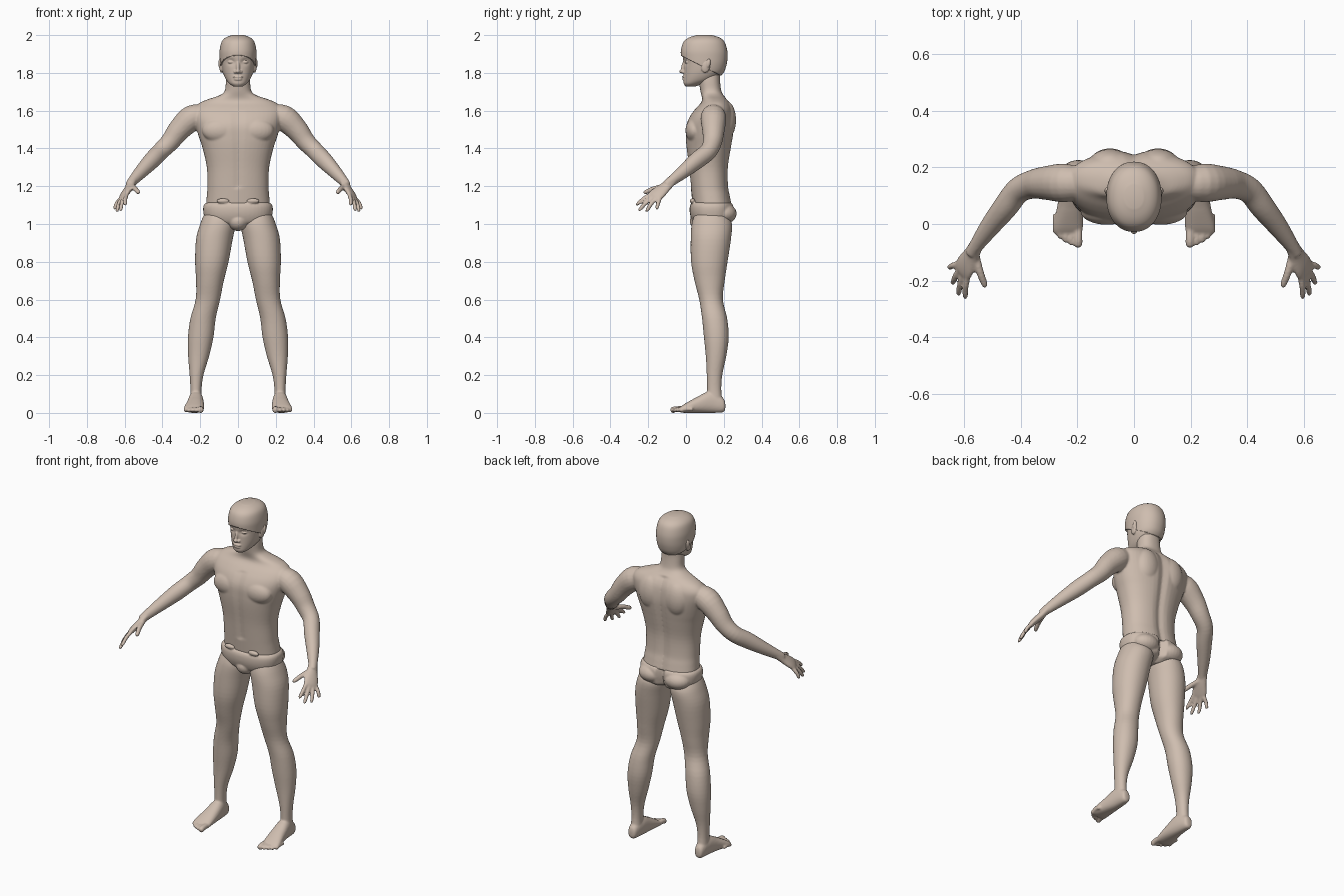
import bpy, bmesh, math
from mathutils import Vector, Matrix

skin = bpy.data.materials.new("warm_beige")
skin.diffuse_color = (0.62, 0.51, 0.43, 1)


def smooth_rows(rows, n=4):
    """Catmull-Rom interpolation between rows of numbers."""
    out = []
    for i in range(len(rows) - 1):
        a, b, c, d = (rows[max(0, i - 1)], rows[i], rows[i + 1], rows[min(len(rows) - 1, i + 2)])
        for k in range(n):
            t = k / n
            out.append([0.5 * (2*q + (r - p)*t + (2*p - 5*q + 4*r - s)*t*t + (3*q - p - 3*r + s)*t**3)
                        for p, q, r, s in zip(a, b, c, d)])
    return out + [list(rows[-1])]


def skin_rings(bm, rings):
    loops = [[bm.verts.new(p) for p in ring] for ring in rings]
    n = len(loops[0])
    for a, b in zip(loops, loops[1:]):
        for i in range(n):
            bm.faces.new((a[i], a[(i + 1) % n], b[(i + 1) % n], b[i]))
    bm.faces.new(loops[0])
    bm.faces.new(loops[-1])


def sections(bm, rows, axis='z', power=2.0, sx=1, n=48, shape=None):
    """Loft of flat sections (t, u0, u1, v0, v1) along z or y."""
    rings = []
    for t, u0, u1, v0, v1 in smooth_rows(rows):
        ring = []
        for i in range(n):
            a = 2 * math.pi * i / n
            c, s = math.cos(a), math.sin(a)
            u = (u0 + u1)/2 + (u1 - u0)/2 * math.copysign(abs(c)**(2/power), c)
            v = (v0 + v1)/2 + (v1 - v0)/2 * math.copysign(abs(s)**(2/power), s)
            p = Vector((sx*u, v, t) if axis == 'z' else (sx*u, t, v))
            ring.append(shape(p) if shape else p)
        rings.append(ring)
    skin_rings(bm, rings)


def tube(bm, rows, sx=1, side=(0, 0, 1), n=20):
    """Limb along points (x, y, z, width radius, thickness radius)."""
    rows = smooth_rows(rows)
    rings = []
    for i, (x, y, z, a, b) in enumerate(rows):
        d = Vector(rows[min(i + 1, len(rows) - 1)][:3]) - Vector(rows[max(i - 1, 0)][:3])
        d.normalize()
        w = Vector(side)
        w = (w - d * w.dot(d)).normalized()
        h = d.cross(w)
        ring = []
        for k in range(n):
            q = 2 * math.pi * k / n
            p = Vector((x, y, z)) + w*a*math.cos(q) + h*b*math.sin(q)
            ring.append((sx*p.x, p.y, p.z))
        rings.append(ring)
    skin_rings(bm, rings)


def blob(bm, c, r, sx=1, tilt=0):
    m = (Matrix.Translation((sx*c[0], c[1], c[2])) @ Matrix.Rotation(tilt, 4, 'X')
         @ Matrix.Diagonal((*r, 1)))
    bmesh.ops.create_uvsphere(bm, u_segments=24, v_segments=16, radius=1, matrix=m)


def finish(name, bm, voxel=0, relax=5):
    bmesh.ops.recalc_face_normals(bm, faces=bm.faces)
    for f in bm.faces:
        f.smooth = True
    me = bpy.data.meshes.new(name)
    bm.to_mesh(me)
    bm.free()
    me.materials.append(skin)
    ob = bpy.data.objects.new(name, me)
    bpy.context.collection.objects.link(ob)
    if voxel:
        r = ob.modifiers.new("fuse", 'REMESH')
        r.mode, r.voxel_size, r.use_smooth_shade = 'VOXEL', voxel, True
        s = ob.modifiers.new("relax", 'SMOOTH')
        s.factor, s.iterations = 0.5, relax
    return ob


def finger(bm, a, b, r, s):
    a, b = Vector(a), Vector(b)
    mid = a.lerp(b, 0.5) + Vector((0.003, 0, 0.005))
    tube(bm, [(*a, r, r), (*mid, r, r), (*a.lerp(b, 0.9), r*0.85, r*0.85), (*b, r*0.4, r*0.4)], s, n=12)


# Torso with neck, arms and hands
def back_groove(p):
    if p.y > 0.15 and p.z < 1.66:
        p.y -= 0.014 * math.exp(-(p.x / 0.025)**2)
    elif p.y < 0.1 and 1.2 < p.z < 1.6:
        p.y += 0.006 * math.exp(-(p.x / 0.02)**2)
    return p


bm = bmesh.new()
torso = [(1.10, .17, .035, .245), (1.15, .165, .03, .235), (1.2, .162, .025, .226), (1.3, .165, .015, .225),
         (1.4, .187, .002, .24), (1.46, .207, -.002, .25), (1.52, .225, 0, .258), (1.57, .238, .02, .257),
         (1.61, .235, .05, .25), (1.64, .205, .078, .235), (1.66, .16, .085, .218), (1.68, .1, .082, .2),
         (1.705, .07, .076, .187), (1.76, .064, .068, .18), (1.8, .06, .068, .18)]
sections(bm, [(z, -w, w, f, b) for z, w, f, b in torso], power=2.3, shape=back_groove)
arm = [(.15, .14, 1.585, .045, .045), (.24, .145, 1.563, .068, .068), (.31, .145, 1.50, .06, .06),
       (.36, .14, 1.435, .051, .051), (.41, .118, 1.385, .047, .046), (.455, .06, 1.338, .046, .044),
       (.51, -.01, 1.28, .037, .036), (.56, -.08, 1.225, .027, .025), (.575, -.105, 1.205, .025, .022)]
palm = [(.555, -.07, 1.232, .026, .02), (.575, -.11, 1.195, .033, .02), (.595, -.145, 1.165, .043, .018),
        (.605, -.168, 1.147, .042, .014), (.609, -.178, 1.138, .03, .008)]
fingers = [((.587, -.178, 1.162), (.598, -.265, 1.10)), ((.6, -.168, 1.15), (.622, -.252, 1.07)),
           ((.612, -.155, 1.14), (.643, -.212, 1.065)), ((.622, -.14, 1.132), (.656, -.155, 1.078))]
for s in (1, -1):
    tube(bm, arm, s)
    tube(bm, palm, s, side=(.58, .665, -.464))
    for a, b in fingers:
        finger(bm, a, b, 0.0115, s)
    finger(bm, (.56, -.11, 1.20), (.525, -.225, 1.165), 0.014, s)
    blob(bm, (.095, .045, 1.495), (.095, .048, .065), s)      # chest muscle
    blob(bm, (.085, .215, 1.55), (.075, .05, .1), s)          # shoulder blade
finish("torso_and_arms", bm, 0.0055, 7)

# Hips
bm = bmesh.new()
hips = [(.985, .09, .07, .2), (1.005, .15, .04, .24), (1.03, .175, .027, .25), (1.06, .183, .02, .255),
        (1.09, .184, .02, .254), (1.108, .176, .027, .247), (1.115, .16, .04, .235)]
sections(bm, [(z, -w, w, f, b) for z, w, f, b in hips], power=2.4,
         shape=lambda p: Vector((p.x, p.y - (.035 * math.exp(-(p.x/.02)**2) if p.y > .15 else 0), p.z)))
blob(bm, (0, .08, 1.015), (.055, .06, .052))
for s in (1, -1):
    blob(bm, (.085, .2, 1.055), (.08, .068, .055), s)         # buttock
    blob(bm, (.08, .035, 1.122), (.035, .015, .014), s)       # waist fold
finish("hips", bm, 0.005, 4)

# Legs and feet
bm = bmesh.new()
leg = [(1.05, .02, .18, .045, .22), (1.0, .012, .20, .03, .243), (.92, .028, .222, .025, .238),
       (.8, .05, .227, .027, .22), (.7, .075, .222, .045, .205), (.6, .095, .224, .07, .195),
       (.5, .118, .252, .085, .218), (.4, .13, .265, .095, .226), (.3, .153, .264, .105, .213),
       (.2, .183, .256, .11, .192), (.12, .193, .252, .112, .187), (.05, .19, .255, .11, .195)]
foot = [(.208, .212, .238, .02, .05), (.195, .197, .25, .003, .08), (.13, .185, .26, 0, .115),
        (.06, .18, .272, 0, .085), (0, .18, .285, 0, .052), (-.025, .183, .286, .002, .036),
        (-.036, .19, .28, .006, .026)]
toes = [(.198, -.082, .016), (.222, -.076, .0105), (.242, -.066, .0105), (.261, -.052, .0105), (.278, -.034, .01)]
for s in (1, -1):
    sections(bm, leg, sx=s, power=2.1)
    sections(bm, foot, axis='y', sx=s, power=2.3)
    for x, y, r in toes:
        tube(bm, [(x, y + .07, .02, r, r), (x, y + .03, .02, r, r),
                  (x, y + .008, .014, r, r), (x, y, .012, r*.5, r*.5)], s, n=12)
finish("legs_and_feet", bm, 0.0055, 4)

# Head with face
skull = [(1.727, .022, .0, .045), (1.742, .045, -.012, .09), (1.765, .064, -.013, .15), (1.80, .079, -.012, .19),
         (1.84, .087, -.012, .206), (1.88, .09, -.017, .212), (1.92, .09, -.018, .21),
         (1.955, .08, -.004, .196), (1.978, .058, .025, .17), (1.991, .025, .065, .13)]


def eye_sockets(p):
    if p.y < 0.06:
        p.y += 0.012 * math.exp(-((abs(p.x) - .037) / .02)**2 - ((p.z - 1.858) / .014)**2)
    return p


bm = bmesh.new()
sections(bm, [(z, -w, w, f, b) for z, w, f, b in skull], power=2.15, n=64, shape=eye_sockets)
blob(bm, (0, -.014, 1.832), (.010, .011, .035), tilt=-.2)     # nose bridge
blob(bm, (0, -.02, 1.808), (.013, .016, .011))                # nose tip
blob(bm, (0, -.012, 1.779), (.027, .009, .006))               # upper lip
blob(bm, (0, -.011, 1.766), (.022, .009, .006))               # lower lip
for s in (1, -1):
    blob(bm, (.014, -.013, 1.805), (.009, .011, .008), s)     # nostril wing
    blob(bm, (.037, .005, 1.857), (.017, .011, .008), s)      # eye
    blob(bm, (.088, .105, 1.838), (.011, .024, .038), s, -.2)  # ear
    blob(bm, (.093, .118, 1.85), (.012, .012, .026), s, -.2)  # ear rim
finish("head", bm, 0.0035, 3)

# Hair cap, cut on a slope from the fringe to the nape
bm = bmesh.new()
sections(bm, [(z + (.009 if z > 1.95 else 0), -w - .007, w + .007, f - .009, b + .008)
              for z, w, f, b in skull], power=2.15, n=64)
bmesh.ops.bisect_plane(bm, geom=bm.verts[:] + bm.edges[:] + bm.faces[:], plane_co=(0, -.02, 1.888),
                       plane_no=Vector((0, .5, 1)).normalized(), clear_inner=True)
hair = finish("hair", bm)
shell = hair.modifiers.new("thickness", 'SOLIDIFY')
shell.thickness, shell.offset = 0.01, -1
